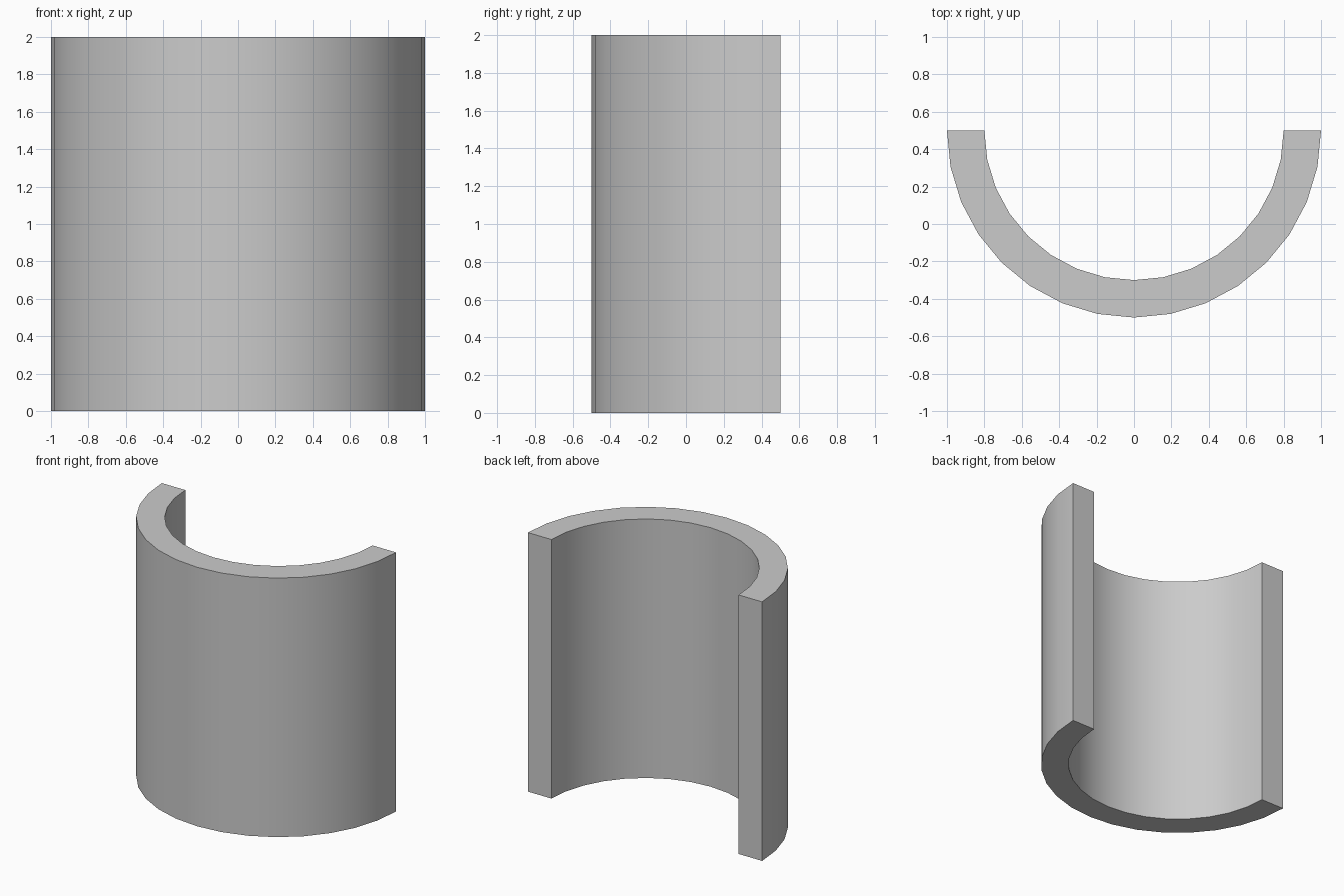
import bpy, bmesh
from math import pi, cos, sin, radians

if "Cube" in bpy.data.objects:
    bpy.data.objects.remove(bpy.data.objects["Cube"])

OUTER, INNER, HEIGHT, CENTRE_Y, STEPS = 1.0, 0.8, 2.0, 0.5, 16


def arc(bm, radius):
    """Half circle of vertices bulging towards the front."""
    angles = [pi + pi * i / STEPS for i in range(STEPS + 1)]
    return [bm.verts.new((radius * cos(a), CENTRE_Y + radius * sin(a), 0)) for a in angles]


# Half-ring footprint, extruded upwards
bm = bmesh.new()
outer, inner = arc(bm, OUTER), arc(bm, INNER)
base = bm.faces.new(outer + inner[::-1])
top = bmesh.ops.extrude_face_region(bm, geom=[base], use_keep_orig=True)["geom"]
bmesh.ops.translate(bm, vec=(0, 0, HEIGHT),
                    verts=[v for v in top if isinstance(v, bmesh.types.BMVert)])
bmesh.ops.recalc_face_normals(bm, faces=bm.faces)

mesh = bpy.data.meshes.new("half_pipe_wall")
bm.to_mesh(mesh)
bm.free()
wall = bpy.data.objects.new("half_pipe_wall", mesh)
bpy.context.collection.objects.link(wall)

# Smooth curved walls with crisp rims and ends
bpy.context.view_layer.objects.active = wall
wall.select_set(True)
bpy.ops.object.shade_smooth_by_angle(angle=radians(30))
